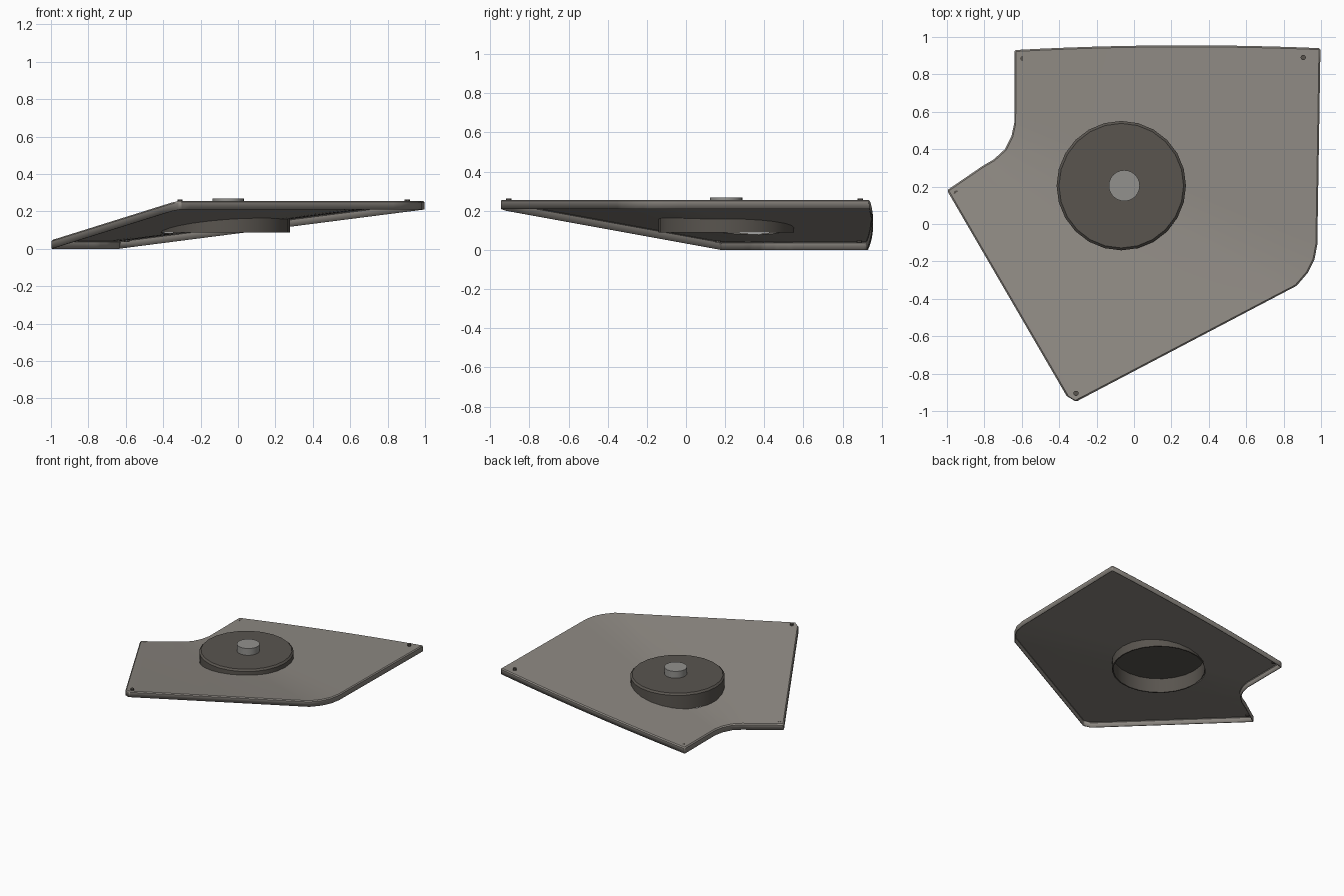
import bpy, bmesh, math
from mathutils import Vector

if "Cube" in bpy.data.objects:
    bpy.data.objects.remove(bpy.data.objects["Cube"])

def material(name, c):
    m = bpy.data.materials.new(name)
    m.diffuse_color = (*c, 1)
    m.use_nodes = True
    m.node_tree.nodes["Principled BSDF"].inputs["Base Color"].default_value = m.diffuse_color
    return m

plate_grey = material("warm grey", (0.27, 0.25, 0.225))
dark_grey = material("dark warm grey", (0.10, 0.09, 0.078))
light_grey = material("light grey", (0.29, 0.285, 0.27))

def finish(bm, name, mat):
    bmesh.ops.recalc_face_normals(bm, faces=bm.faces)
    me = bpy.data.meshes.new(name)
    bm.to_mesh(me)
    bm.free()
    me.materials.append(mat)
    ob = bpy.data.objects.new(name, me)
    bpy.context.collection.objects.link(ob)
    return ob

def smooth(ob):
    bpy.ops.object.select_all(action="DESELECT")
    ob.select_set(True)
    bpy.context.view_layer.objects.active = ob
    bpy.ops.object.shade_smooth_by_angle(angle=math.radians(30))

def sample(path, t):
    """Point at fraction t of the length of a polyline."""
    pts = [Vector(p) for p in path]
    lens = [(b - a).length for a, b in zip(pts, pts[1:])]
    d = t * sum(lens)
    for a, b, l in zip(pts, pts[1:], lens):
        if d <= l + 1e-6:
            return a.lerp(b, min(1, d / l))
        d -= l
    return pts[-1]

def resample(path, n):
    """Even samples, with the nearest sample moved onto each corner."""
    out = [sample(path, i / n) for i in range(n + 1)]
    for p in path[1:-1]:
        k = min(range(1, n), key=lambda i: (out[i] - Vector(p)).length)
        out[k] = Vector(p)
    return out

# Plate: a thin curved shell lofted from the low left edge to the high right edge
SKIRT, N, M = 0.047, 44, 12
Z = 0.21
left = [(-1, .18, 0), (-.81, .31, 0), (-.75, .345, 0), (-.69, .40, 0), (-.655, .47, 0),
        (-.64, .54, 0), (-.64, .93, 0)]
right = [(-.36, -.92, .20), (-.31, -.95, Z), (.87, -.33, Z), (.93, -.26, Z), (.965, -.19, Z),
         (.98, -.11, Z), (.997, .94, Z)]
L, R = resample(left, N), resample(right, N)

def surface(i, j):
    u = j / M
    p = L[i].lerp(R[i], u)
    p.y += .08 * u * (1 - u) * (i / N) ** 6      # slight bow of the back edge
    p.z += SKIRT
    return p

bm = bmesh.new()
grid = [[bm.verts.new(surface(i, j)) for j in range(M + 1)] for i in range(N + 1)]
for i in range(N):
    for j in range(M):
        bm.faces.new((grid[i][j], grid[i][j + 1], grid[i + 1][j + 1], grid[i + 1][j]))
rim = bmesh.ops.extrude_edge_only(bm, edges=[e for e in bm.edges if e.is_boundary])
for v in rim["geom"]:
    if isinstance(v, bmesh.types.BMVert):
        v.co.z -= SKIRT
plate = finish(bm, "plate", plate_grey)
if sum(f.normal.z * f.area for f in plate.data.polygons) < 0:
    plate.data.flip_normals()
bev = plate.modifiers.new("edge", "BEVEL")
bev.width, bev.segments, bev.limit_method, bev.angle_limit = .008, 1, "ANGLE", math.radians(50)
sol = plate.modifiers.new("shell", "SOLIDIFY")
sol.thickness, sol.offset = .007, -1

# Lathe helper for round parts, capped at both ends
def lathe(name, profile, centre, sides, mat):
    bm = bmesh.new()
    rings = [[bm.verts.new((centre[0] + r * math.cos(2 * math.pi * i / sides),
                            centre[1] + r * math.sin(2 * math.pi * i / sides), z))
              for i in range(sides)] for r, z in profile]
    for a, b in zip(rings, rings[1:]):
        for i in range(sides):
            j = (i + 1) % sides
            bm.faces.new((a[i], a[j], b[j], b[i]))
    bm.faces.new(rings[0])
    bm.faces.new(rings[-1])
    return finish(bm, name, mat)

# Hole for the dial
hub = (-.068, .205)
cutter = lathe("hole_cutter", [(.341, -.2), (.341, .5)], hub, 24, dark_grey)
cutter.hide_render = True
cutter.hide_set(True)
cut = plate.modifiers.new("hole", "BOOLEAN")
cut.operation, cut.object, cut.solver = "DIFFERENCE", cutter, "EXACT"
smooth(plate)

# Round hollow dial, open underneath, with a knob on top
smooth(lathe("dial", [(.337, .203), (.337, .088), (.346, .088), (.346, .200), (.333, .213)],
             hub, 24, dark_grey))
smooth(lathe("knob", [(.083, .205), (.083, .268)], (-.052, .205), 24, light_grey))

# Corner screws
for i, j, x, y in ((0, 0, -.95, .165), (N, 0, -.595, .885), (N, M, .905, .89), (1, M, -.31, -.905)):
    z = surface(i, j).z
    lathe("screw", [(.014, z - .01), (.014, z + .006)], (x, y), 10, dark_grey)
